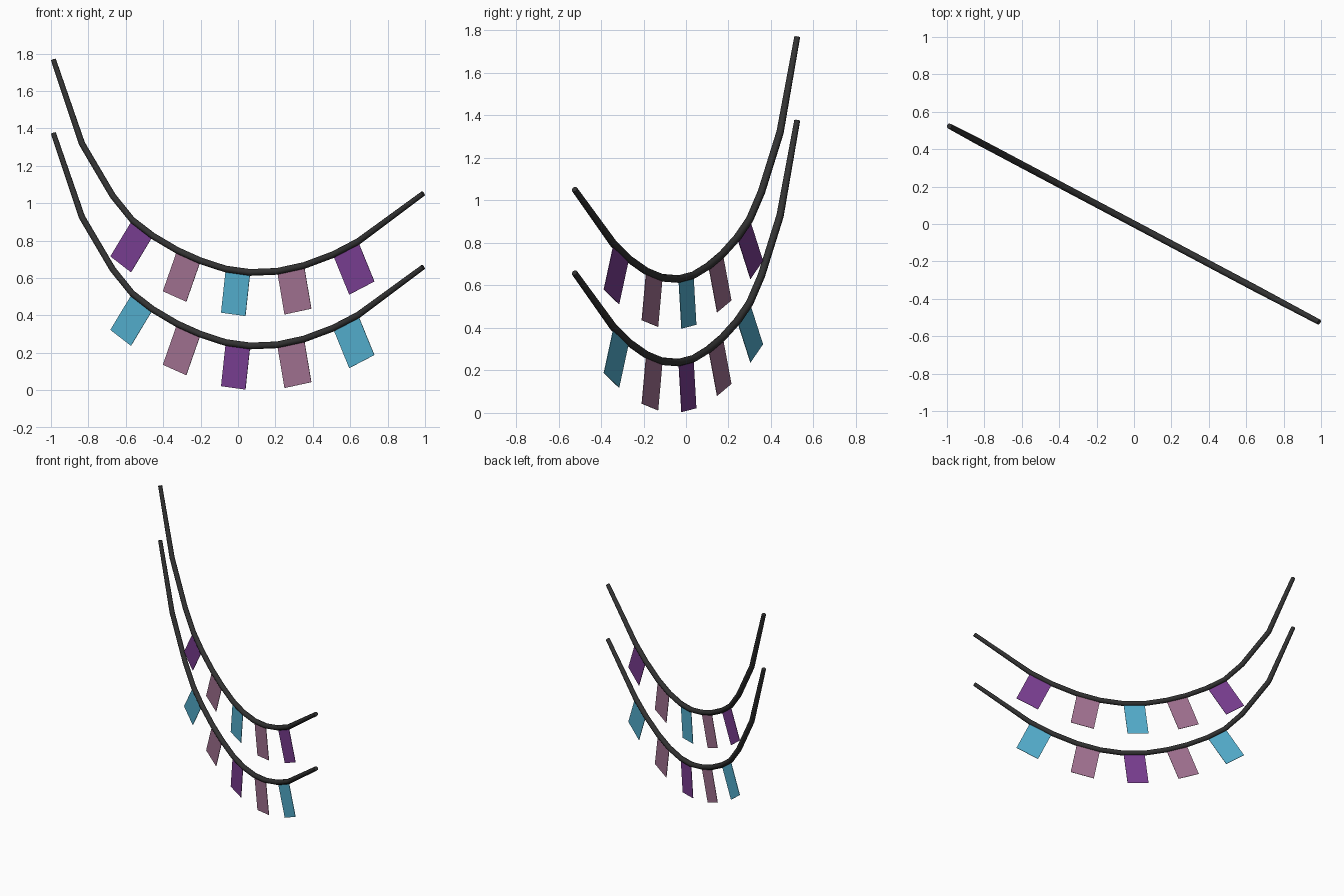
import bpy
from mathutils import Vector

cube = bpy.data.objects.get("Cube")
if cube:
    bpy.data.objects.remove(cube, do_unlink=True)


def srgb(*c):
    return tuple(((v / 255 + 0.055) / 1.055) ** 2.4 for v in c) + (1.0,)


def material(name, colour):
    m = bpy.data.materials.new(name)
    m.use_nodes = True
    m.diffuse_color = colour
    bsdf = next(n for n in m.node_tree.nodes if n.type == 'BSDF_PRINCIPLED')
    bsdf.inputs["Base Color"].default_value = colour
    return m


charcoal = material("charcoal", srgb(50, 50, 50))
purple = material("purple", srgb(122, 62, 146))
mauve = material("mauve", srgb(162, 114, 145))
teal = material("teal", srgb(84, 175, 206))

# Everything hangs in one vertical plane, turned about z
ACROSS = Vector((1, -0.53, 0))
SAG = [(-0.987, 1.768), (-0.835, 1.32), (-0.67, 1.04), (-0.565, 0.91),
       (-0.455, 0.825), (-0.325, 0.748), (-0.2, 0.692), (-0.065, 0.648),
       (0.065, 0.63), (0.21, 0.636), (0.353, 0.667), (0.508, 0.725),
       (0.642, 0.795), (0.99, 1.052)]
FLAG_STARTS = [3, 5, 7, 9, 11]
FLAG_DROP = 0.235


def link(name, mesh, mat):
    ob = bpy.data.objects.new(name, mesh)
    mesh.materials.clear()
    mesh.materials.append(mat)
    bpy.context.collection.objects.link(ob)
    return ob


def rope(name, points):
    curve = bpy.data.curves.new(name + "_path", 'CURVE')
    curve.dimensions = '3D'
    curve.bevel_depth = 0.018
    curve.bevel_resolution = 2
    curve.use_fill_caps = True
    spline = curve.splines.new('POLY')
    spline.points.add(len(points) - 1)
    for i, (sp, p) in enumerate(zip(spline.points, points)):
        sp.co = (*p, 1)
        sp.radius = 0.8 if i in (0, len(points) - 1) else 1.0
    # Turn the swept path into a mesh
    temp = bpy.data.objects.new(name + "_path", curve)
    bpy.context.collection.objects.link(temp)
    bpy.context.view_layer.update()
    deps = bpy.context.evaluated_depsgraph_get()
    mesh = bpy.data.meshes.new_from_object(temp.evaluated_get(deps))
    bpy.data.objects.remove(temp, do_unlink=True)
    link(name, mesh, charcoal)


def flag(name, a, b, mat):
    # Rectangle hanging square to the rope between two rope points
    plane_normal = ACROSS.cross(Vector((0, 0, 1))).normalized()
    drop = (b - a).cross(plane_normal).normalized() * FLAG_DROP
    if drop.z > 0:
        drop = -drop
    mesh = bpy.data.meshes.new(name)
    mesh.from_pydata([a, a + drop, b + drop, b], [], [(0, 1, 2, 3)])
    ob = link(name, mesh, mat)
    solid = ob.modifiers.new("cloth", 'SOLIDIFY')
    solid.thickness = 0.003
    solid.offset = 0


# Two matching garlands, one below the other
GARLANDS = [("upper", 0, [purple, mauve, teal, mauve, purple]),
            ("lower", -0.393, [teal, mauve, purple, mauve, teal])]
for label, shift, colours in GARLANDS:
    path = [ACROSS * x + Vector((0, 0, z + shift)) for x, z in SAG]
    rope(label + "_rope", path)
    for n, (i, mat) in enumerate(zip(FLAG_STARTS, colours), 1):
        flag(f"{label}_flag_{n}", path[i], path[i + 1], mat)
